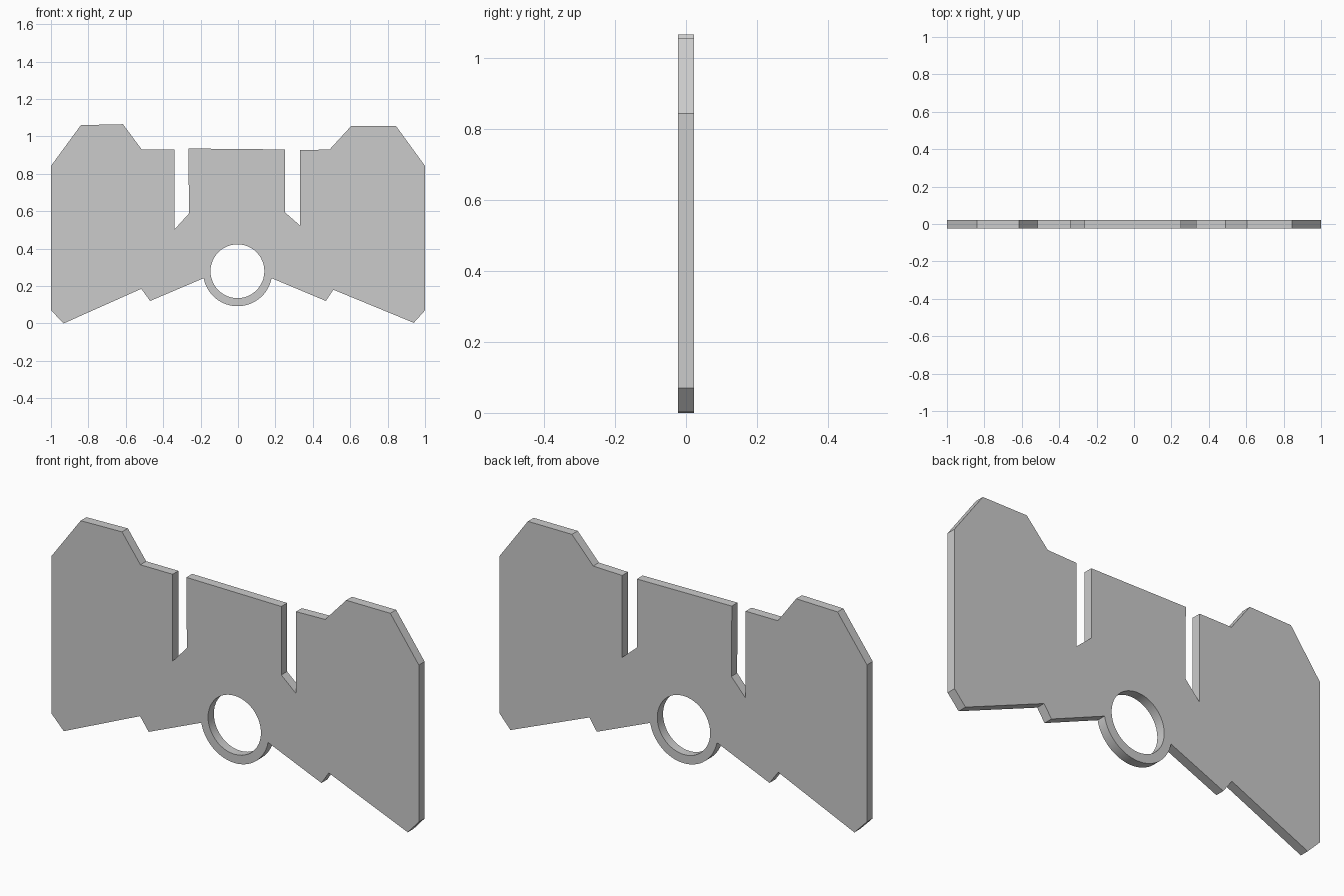
import bpy
from math import cos, sin, radians, pi

if "Cube" in bpy.data.objects:
    bpy.data.objects.remove(bpy.data.objects["Cube"])


def arc(cx, cz, r, start, end, n):
    """Points along an arc, angles in degrees."""
    return [(cx + r * cos(radians(start + (end - start) * i / n)),
             cz + r * sin(radians(start + (end - start) * i / n)))
            for i in range(n + 1)]


def plate(name, loops, y_front, y_back):
    """Fill closed x-z loops (inner ones become holes) and extrude along y."""
    curve = bpy.data.curves.new(name, 'CURVE')
    curve.dimensions = '2D'
    curve.fill_mode = 'BOTH'
    curve.extrude = (y_back - y_front) / 2
    for pts in loops:
        spline = curve.splines.new('POLY')
        spline.points.add(len(pts) - 1)
        for p, (x, z) in zip(spline.points, pts):
            p.co = (x, z, 0, 1)
        spline.use_cyclic_u = True
    obj = bpy.data.objects.new(name, curve)
    bpy.context.collection.objects.link(obj)
    obj.rotation_euler.x = pi / 2
    obj.location.y = (y_front + y_back) / 2
    bpy.ops.object.select_all(action='DESELECT')
    obj.select_set(True)
    bpy.context.view_layer.objects.active = obj
    bpy.ops.object.convert(target='MESH')
    bpy.ops.object.shade_smooth_by_angle(angle=radians(20))
    return bpy.context.object


# Upper edge, left to right, with shoulders and two slanted-bottom slots
upper = [(-1, 0.07), (-1, 0.842), (-0.84, 1.06), (-0.615, 1.065),
         (-0.515, 0.93), (-0.34, 0.93), (-0.34, 0.502), (-0.262, 0.588),
         (-0.265, 0.935), (0.252, 0.93), (0.252, 0.593), (0.332, 0.523),
         (0.332, 0.926), (0.49, 0.93), (0.605, 1.055), (0.845, 1.055),
         (1, 0.842), (1, 0.07)]
# Lower edge, right to left, with notches and the collar below the hole
lower_right = [(0.94, 0.003), (0.51, 0.18), (0.47, 0.12)]
collar = arc(-0.002, 0.277, 0.185, -11, -169, 32)
lower_left = [(-0.47, 0.12), (-0.517, 0.185), (-0.932, 0.0)]
# Round hole
hole = arc(-0.003, 0.279, 0.144, 0, 352.5, 47)

plate("plate_body", [upper + lower_right + collar + lower_left, hole],
      -0.023, 0.022)
